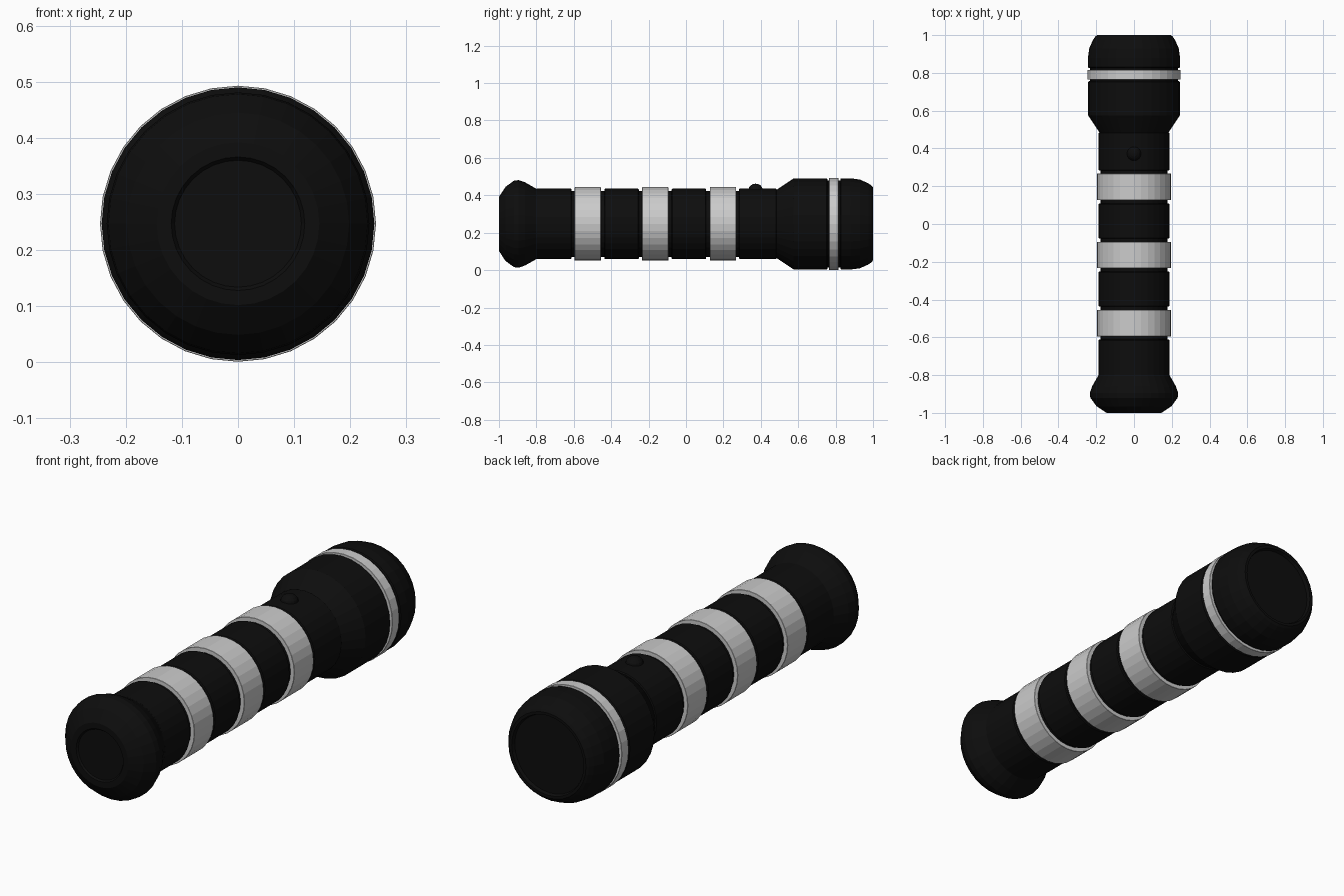
import bpy, bmesh, math
from mathutils import Matrix

if "Cube" in bpy.data.objects:
    bpy.data.objects.remove(bpy.data.objects["Cube"])

SIDES = 32
AXIS_Z = 0.247

black = bpy.data.materials.new("black_rubber")
black.diffuse_color = (0.004, 0.004, 0.004, 1)
black.use_nodes = True
black.node_tree.nodes["Principled BSDF"].inputs["Base Color"].default_value = black.diffuse_color


def lathe(name, profile, mat=None):
    """Revolve (y, radius) points around the long axis; radius 0 closes an end."""
    bm = bmesh.new()
    verts = [bm.verts.new((0, y, r)) for y, r in profile]
    edges = [bm.edges.new(p) for p in zip(verts, verts[1:])]
    bmesh.ops.spin(bm, geom=verts + edges, cent=(0, 0, 0), axis=(0, 1, 0),
                   angle=math.tau, steps=SIDES, use_merge=True)
    bmesh.ops.remove_doubles(bm, verts=bm.verts, dist=1e-5)
    bmesh.ops.recalc_face_normals(bm, faces=bm.faces)
    return finish(name, bm, (0, 0, AXIS_Z), mat)


def finish(name, bm, loc, mat):
    mesh = bpy.data.meshes.new(name)
    bm.to_mesh(mesh)
    bm.free()
    obj = bpy.data.objects.new(name, mesh)
    obj.location = loc
    bpy.context.collection.objects.link(obj)
    if mat:
        mesh.materials.append(mat)
    return obj


def sleeve(name, y0, y1, r, bevel, mat=None):
    """Closed cylinder with slightly softened rims."""
    return lathe(name, [(y0, 0), (y0, r - bevel), (y0 + bevel, r),
                        (y1 - bevel, r), (y1, r - bevel), (y1, 0)], mat)


# Inner tube, seen only in the narrow grooves
sleeve("inner_tube", -0.80, 0.50, 0.177, 0.002, black)

# Rounded tail cap with a shallow recessed disc
lathe("tail_cap", [(-0.992, 0), (-0.992, 0.113), (-1.0, 0.119), (-1.0, 0.145),
                   (-0.965, 0.198), (-0.92, 0.231), (-0.895, 0.234),
                   (-0.86, 0.222), (-0.80, 0.188), (-0.78, 0.187), (-0.78, 0)], black)

# Grip sections
for i, (y0, y1) in enumerate([(-0.80, -0.612), (-0.437, -0.252),
                              (-0.077, 0.108), (0.283, 0.485)]):
    sleeve(f"grip_{i + 1}", y0, y1, 0.188, 0.004, black)

# Metal bands around the handle
for i in range(3):
    y = -0.525 + i * 0.361
    sleeve(f"handle_band_{i + 1}", y - 0.07, y + 0.07, 0.196, 0.001)

# Flared head
lathe("head", [(0.48, 0), (0.48, 0.180), (0.495, 0.190), (0.565, 0.236),
               (0.575, 0.243), (0.752, 0.243), (0.757, 0.238), (0.757, 0)], black)
sleeve("head_core", 0.74, 0.84, 0.232, 0.002, black)
sleeve("head_band", 0.765, 0.815, 0.246, 0.001)

# Rounded bezel with recessed lens
lathe("bezel", [(0.825, 0), (0.825, 0.240), (0.83, 0.244), (0.88, 0.244),
                (0.93, 0.237), (0.975, 0.217), (0.993, 0.204), (1.0, 0.194),
                (1.0, 0.182), (0.985, 0.177), (0.985, 0)], black)
lathe("lens", [(0.98, 0), (0.98, 0.177), (0.986, 0.176), (0.986, 0)], black)

# Domed push button on top
bm = bmesh.new()
bmesh.ops.create_uvsphere(bm, u_segments=16, v_segments=8, radius=1,
                          matrix=Matrix.Diagonal((0.038, 0.038, 0.032, 1)))
finish("button", bm, (0, 0.372, AXIS_Z + 0.183), black)
